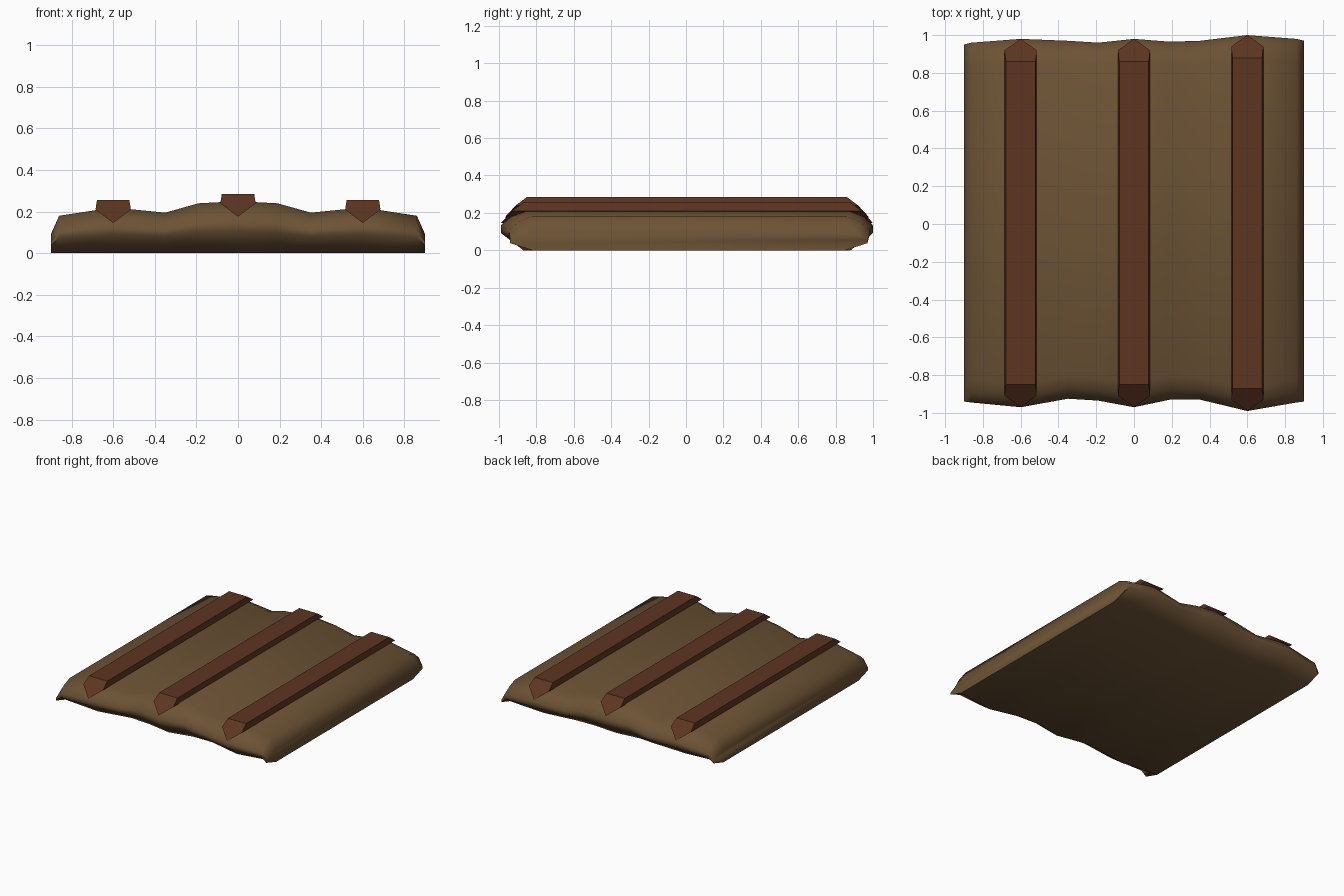
import bpy, bmesh, math

if "Cube" in bpy.data.objects:
    bpy.data.objects.remove(bpy.data.objects["Cube"])


def material(name, rgb):
    m = bpy.data.materials.new(name)
    m.diffuse_color = (*rgb, 1)
    m.use_nodes = True
    m.node_tree.nodes["Principled BSDF"].inputs["Base Color"].default_value = m.diffuse_color
    return m


def loft(name, rings, mat, angle):
    """Skin a row of closed rings and cap both ends."""
    bm = bmesh.new()
    vs = [[bm.verts.new(p) for p in r] for r in rings]
    n = len(rings[0])
    for a, b in zip(vs, vs[1:]):
        for i in range(n):
            j = (i + 1) % n
            bm.faces.new((a[i], a[j], b[j], b[i]))
    bm.faces.new(vs[0])
    bm.faces.new(vs[-1])
    bmesh.ops.recalc_face_normals(bm, faces=bm.faces)
    me = bpy.data.meshes.new(name)
    bm.to_mesh(me)
    bm.free()
    ob = bpy.data.objects.new(name, me)
    bpy.context.collection.objects.link(ob)
    me.materials.append(mat)
    bpy.ops.object.select_all(action='DESELECT')
    ob.select_set(True)
    bpy.context.view_layer.objects.active = ob
    bpy.ops.object.shade_smooth_by_angle(angle=math.radians(angle))
    return ob


earth = material("earth", (0.15, 0.085, 0.035))
ridge = material("ridge_soil", (0.11, 0.035, 0.015))

# Wavy slab: columns of x, top height, front end, back end
columns = [
    (-0.90, 0.09, 0.94, 0.95), (-0.86, 0.18, 0.945, 0.96),
    (-0.60, 0.22, 0.97, 0.98), (-0.35, 0.195, 0.925, 0.97),
    (-0.19, 0.24, 0.935, 0.96), (0.00, 0.25, 0.97, 0.98),
    (0.19, 0.24, 0.93, 0.965), (0.35, 0.195, 0.93, 0.97),
    (0.60, 0.22, 0.99, 1.00), (0.86, 0.18, 0.945, 0.98),
    (0.90, 0.09, 0.94, 0.97)]
# Rounded end outline: inset from the end, fraction of the height
nose = [(0.12, 0.0), (0.0, 0.42), (0.0, 0.6), (0.05, 0.85), (0.12, 1.0)]
rings = []
for x, top, front, back in columns:
    rings.append([(x, -front + d, top * f) for d, f in nose] +
                 [(x, back - d, top * f) for d, f in reversed(nose)])
loft("ground_slab", rings, earth, 60)

# Three raised furrow ridges with sloping pointed ends
for label, x, top, front, back in (("left", -0.6, 0.255, 0.97, 0.98),
                                   ("middle", 0.0, 0.285, 0.97, 0.98),
                                   ("right", 0.6, 0.255, 0.99, 1.0)):
    side = top - 0.045
    section = [(-0.085, side, 0.06), (-0.078, top, 0.12), (0.078, top, 0.12),
               (0.085, side, 0.06), (0.0, top - 0.11, 0.0)]
    ends = [[(x + dx, s * (end - d), z) for dx, z, d in section]
            for s, end in ((-1, front), (1, back))]
    loft("ridge_" + label, ends, ridge, 40)
